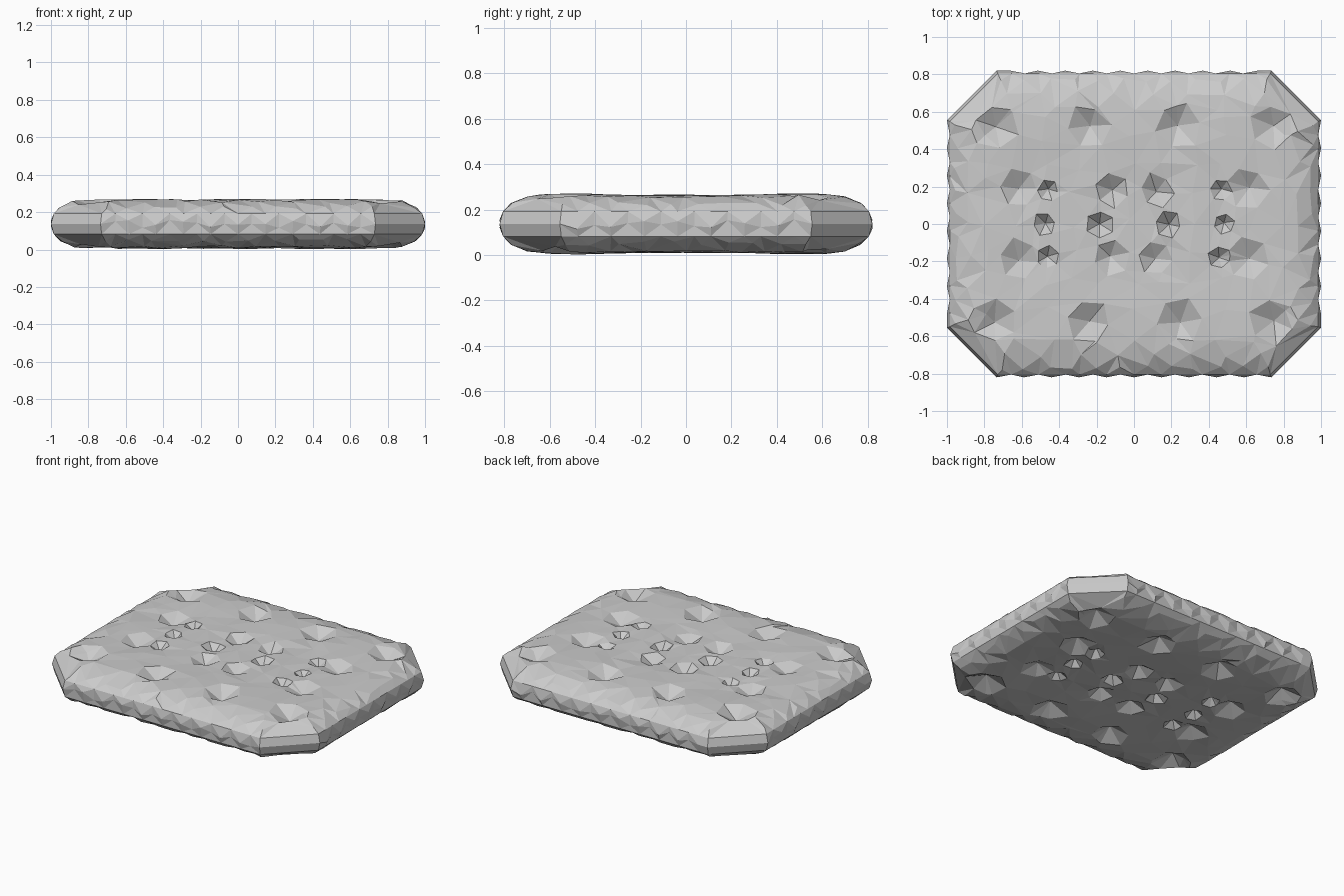
import bpy, bmesh, math, random
from mathutils import Vector
from mathutils.geometry import delaunay_2d_cdt

random.seed(4)
cube = bpy.data.objects.get("Cube")
if cube:
    bpy.data.objects.remove(cube)

HX, HY, CUT, MID = 1.0, 0.82, 1.555, 0.137
PROFILE = [(0.0, 0.03), (0.015, 0.055), (0.05, 0.09), (0.12, 0.118), (0.2, 0.126)]

# Pits, given for one quarter: x, y, radius, depth
QUARTER = [(0.24, 0.52, 0.12, 0.07), (0.74, 0.52, 0.12, 0.07),
           (0.61, 0.19, 0.11, 0.06), (0.46, 0.18, 0.06, 0.06), (0.48, 0.0, 0.06, 0.06),
           (0.12, 0.18, 0.09, 0.06), (0.18, 0.0, 0.07, 0.07)]
PITS = [(sx * x, sy * y, r, d) for x, y, r, d in QUARTER
        for sx in (-1, 1) for sy in ((-1, 1) if y else (1,))]


def inset(x, y):
    """Distance in from the clipped-corner outline."""
    return min(HX - abs(x), HY - abs(y), (CUT - abs(x) - abs(y)) / math.sqrt(2))


def half_height(x, y):
    d = inset(x, y)
    h = PROFILE[-1][1]
    for (d0, h0), (d1, h1) in zip(PROFILE, PROFILE[1:]):
        if d < d1:
            h = h0 + (h1 - h0) * max(0, d - d0) / (d1 - d0)
            break
    if d > 0.1:
        h += 0.008 * max(0, 1 - abs(abs(y) - 0.5) / 0.22)
    return h - max(k * max(0, 1 - math.hypot(x - px, y - py) / r) for px, py, r, k in PITS)


def outline(d, side_count, front_count):
    """Points round the outline set in by d; the corner cuts stay undivided."""
    hx, hy, c = HX - d, HY - d, CUT - d * math.sqrt(2)
    a, b = c - hx, c - hy
    corners = [(hx, -a), (hx, a), (b, hy), (-b, hy), (-hx, a), (-hx, -a), (-b, -hy), (b, -hy)]
    pts = []
    for i, n in enumerate((side_count, 1, front_count, 1) * 2):
        p, q = Vector(corners[i]), Vector(corners[(i + 1) % 8])
        pts += [p.lerp(q, k / n) for k in range(n)]
    return pts


def jitter(p, amount):
    return Vector((p[0] + random.uniform(-amount, amount), p[1] + random.uniform(-amount, amount)))


def cap_points(rim):
    pts = list(rim)
    # Rounded shoulder
    for d, sides, fronts in ((0.05, 9, 11), (0.12, 6, 7), (0.2, 4, 6)):
        pts += [jitter(p, 0.012) for p in outline(d, sides, fronts)]
    # Pit bottoms and their ragged edges
    for x, y, r, _ in PITS:
        pts.append(jitter((x, y), 0.008))
        turn = random.uniform(0, 1)
        for k in range(6):
            a = turn + k * math.tau / 6
            q = r * random.uniform(0.85, 1.15)
            pts.append(Vector((x + q * math.cos(a), y + q * math.sin(a))))
    # Broad facets between the pits
    for i in range(-5, 6):
        for j in range(-4, 5):
            p = jitter((i * 0.16, j * 0.15), 0.03)
            if inset(*p) > 0.22 and all(math.hypot(p.x - x, p.y - y) > r * 1.4
                                        for x, y, r, _ in PITS):
                pts.append(p)
    return pts


bm = bmesh.new()
rim = outline(0.015, 15, 20)
count = len(rim)


def add_cap(side):
    """Facetted top or bottom; returns its rim vertices in order."""
    co, _, tris, origins, _, _ = delaunay_2d_cdt(
        cap_points(rim), [], [list(range(count))], 1, 1e-5)
    verts = []
    for p in co:
        h = half_height(p.x, p.y)
        if inset(p.x, p.y) > 0.03:
            h += random.uniform(-0.003, 0.003)
        verts.append(bm.verts.new((p.x, p.y, MID + side * h)))
    for t in tris:
        bm.faces.new([verts[i] for i in t])
    where = {o: i for i, src in enumerate(origins) for o in src}
    return [verts[where[i]] for i in range(count)]


top, bottom = add_cap(1), add_cap(-1)

# Crinkled edge band: every other middle point, and each corner, pushes out
middle = []
for i, (outer, inner) in enumerate(zip(outline(0, 15, 20), rim)):
    corner = abs(outer.x) + abs(outer.y) > CUT - 0.001
    p = outer if corner or i % 2 else inner
    z = MID if corner else MID + random.uniform(-0.025, 0.025)
    middle.append(bm.verts.new((p.x, p.y, z)))
for upper, lower in ((top, middle), (middle, bottom)):
    for i in range(count):
        j = (i + 1) % count
        if i % 2:
            tris = ((upper[i], lower[i], upper[j]), (upper[j], lower[i], lower[j]))
        else:
            tris = ((upper[i], lower[i], lower[j]), (upper[i], lower[j], upper[j]))
        for t in tris:
            bm.faces.new(t)

bmesh.ops.recalc_face_normals(bm, faces=bm.faces)
mesh = bpy.data.meshes.new("biscuit")
bm.to_mesh(mesh)
bm.free()

# Plain grey
mat = bpy.data.materials.new("plain grey")
mat.use_nodes = True
colour = (0.6, 0.6, 0.6, 1)
mat.diffuse_color = colour
mat.node_tree.nodes["Principled BSDF"].inputs["Base Color"].default_value = colour
mesh.materials.append(mat)

biscuit = bpy.data.objects.new("biscuit", mesh)
bpy.context.collection.objects.link(biscuit)
